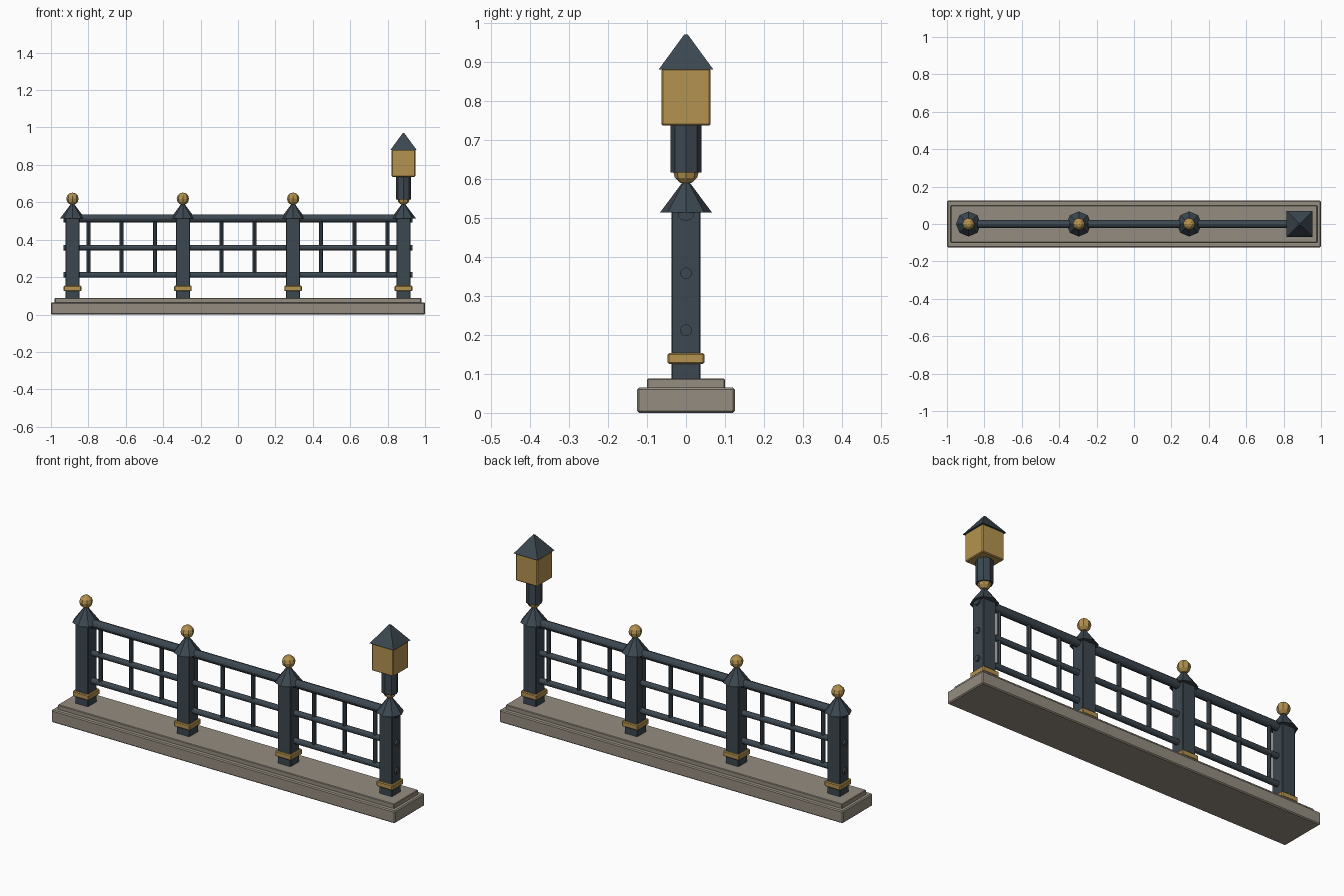
import bpy, math

if "Cube" in bpy.data.objects:
    bpy.data.objects.remove(bpy.data.objects["Cube"])


def material(name, rgb):
    m = bpy.data.materials.new(name)
    m.diffuse_color = (*rgb, 1)
    m.use_nodes = True
    m.node_tree.nodes["Principled BSDF"].inputs["Base Color"].default_value = m.diffuse_color
    return m


IRON = material("dark iron", (0.045, 0.063, 0.08))
GOLD = material("aged gold", (0.46, 0.29, 0.08))
STONE = material("stone", (0.30, 0.265, 0.215))


def finish(name, mat, bevel=0):
    o = bpy.context.object
    o.name = name
    o.data.materials.append(mat)
    if bevel:
        b = o.modifiers.new("bevel", 'BEVEL')
        b.width, b.segments = bevel, 1
    return o


def box(name, mat, x, hx, hy, z0, z1, bevel=0.003):
    bpy.ops.mesh.primitive_cube_add(size=2, location=(x, 0, (z0 + z1) / 2))
    bpy.context.object.scale = (hx, hy, (z1 - z0) / 2)
    bpy.ops.object.transform_apply(location=False, rotation=False, scale=True)
    return finish(name, mat, bevel)


def cone(name, mat, x, r0, r1, z0, z1, sides=8, turn=0):
    bpy.ops.mesh.primitive_cone_add(vertices=sides, radius1=r0, radius2=r1, depth=z1 - z0,
                                    location=(x, 0, (z0 + z1) / 2), rotation=(0, 0, turn))
    return finish(name, mat)


def rail(name, z, r):
    bpy.ops.mesh.primitive_cylinder_add(vertices=12, radius=r, depth=1.865,
                                        location=(0, 0, z), rotation=(0, math.pi / 2, 0))
    finish(name, IRON)
    bpy.ops.object.shade_smooth_by_angle()


# Stepped stone plinth
box("plinth", STONE, 0, 1.0, 0.125, 0, 0.065, 0.005)
box("plinth_step", STONE, 0, 0.98, 0.1, 0.06, 0.088)

# Posts with collars, pointed caps and ball finials
POSTS = [-0.885, -0.295, 0.295, 0.885]
for x in POSTS:
    box("post", IRON, x, 0.0375, 0.0375, 0.08, 0.52)
    box("collar", GOLD, x, 0.047, 0.047, 0.125, 0.154, 0.004)
    cone("post_cap", IRON, x, 0.067, 0.005, 0.513, 0.596)
    bpy.ops.mesh.primitive_uv_sphere_add(segments=8, ring_count=6, radius=0.033,
                                         location=(x, 0, 0.619))
    finish("finial", GOLD)

# Horizontal rails
rail("top_rail", 0.514, 0.022)
rail("middle_rail", 0.358, 0.015)
rail("bottom_rail", 0.212, 0.015)

# Balusters
for i in range(10):
    cone("baluster", IRON, -0.8 + i * 1.6 / 9, 0.011, 0.011, 0.215, 0.495)

# Lantern on the right-hand post
x = POSTS[-1]
cone("lantern_stem", IRON, x, 0.04, 0.04, 0.616, 0.74)
box("lantern_box", GOLD, x, 0.063, 0.063, 0.736, 0.882, 0.004)
cone("lantern_roof", IRON, x, 0.07 * math.sqrt(2), 0.006, 0.88, 0.97, 4, math.pi / 4)
